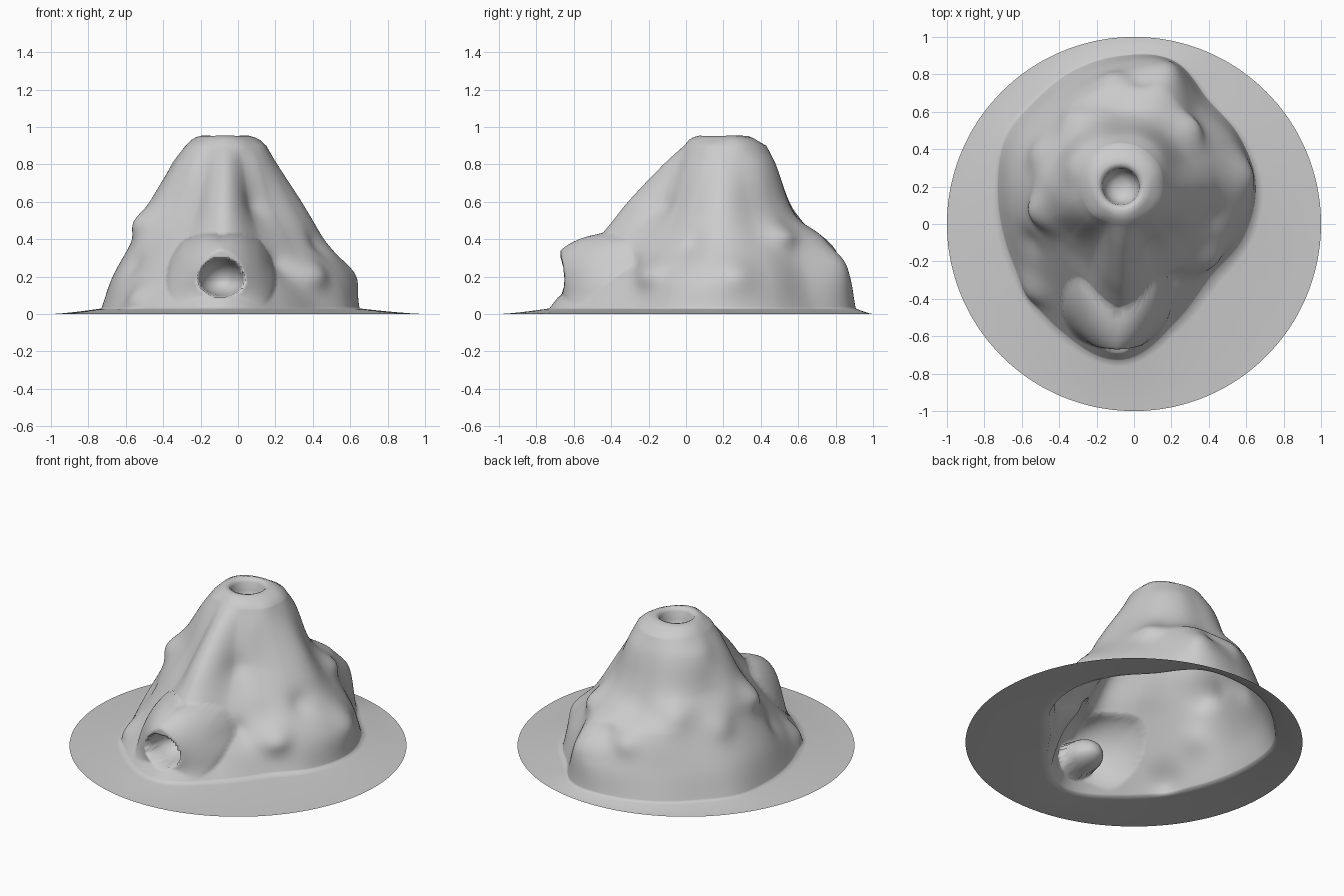
import bpy, bmesh, math
from mathutils import Vector

if "Cube" in bpy.data.objects:
    bpy.data.objects.remove(bpy.data.objects["Cube"])

AX, AY = -0.07, 0.2          # vertical axis through the crater
SEG, STEPS = 360, 90
LEVELS = [0.03, 0.2, 0.4, 0.5, 0.6, 0.8, 0.9]
TOP = len(LEVELS) - 1
# contour radii round the axis, one row per 22.5 degrees, one column per level
RADII = [
    (.72, .68, .53, .47, .41, .28, .22), (.69, .64, .50, .43, .37, .28, .23),
    (.66, .60, .50, .42, .36, .29, .23), (.73, .70, .58, .43, .36, .29, .23),
    (.70, .65, .54, .41, .35, .28, .23), (.67, .61, .53, .44, .37, .29, .23),
    (.65, .59, .49, .43, .37, .30, .23), (.67, .60, .48, .43, .37, .30, .22),
    (.66, .60, .49, .45, .40, .28, .21), (.68, .61, .50, .45, .39, .28, .21),
    (.74, .63, .49, .42, .36, .27, .21), (.84, .70, .54, .45, .38, .26, .20),
    (.93, .80, .67, .59, .51, .32, .21), (.78, .66, .51, .43, .36, .26, .21),
    (.68, .59, .47, .40, .34, .26, .21), (.71, .65, .50, .44, .38, .27, .22)]
# rocky knobs and hollows: centre, spread, outward push
KNOBS = [((-.50, .07, .49), .09, .05), ((.40, -.20, .24), .10, .07),
         ((-.57, -.37, .13), .09, .06), ((.60, .27, .22), .10, .03),
         ((.20, .84, .28), .10, .03), ((.34, .54, .47), .09, .09),
         ((-.12, .80, .36), .08, .03), ((.05, -.12, .55), .09, -.03),
         ((.20, -.30, .25), .08, -.04), ((.46, .02, .38), .08, -.03),
         ((-.60, -.12, .28), .09, -.03), ((-.52, .38, .42), .09, .03),
         ((-.32, .55, .50), .09, .03), ((.05, .80, .38), .08, -.03)]
CX, CZ, FRONT = -0.09, 0.18, -0.67      # cave mouth centre and front plane


def cubic(a, b, c, d, t):
    return b + .5 * t * (c - a + t * (2*a - 5*b + 4*c - d + t * (3*(b - c) + d - a)))


def radius(ang, z):
    """Smooth lookup in the contour table, round the axis and up the slope."""
    u = ang / (2 * math.pi) * 16
    i = int(u)
    j = max(k for k in range(TOP) if LEVELS[k] <= z)
    col = [cubic(*[RADII[(i + n) % 16][k] for n in (-1, 0, 1, 2)], u - i)
           for k in range(TOP + 1)]

    def slope(k):
        lo, hi = max(k - 1, 0), min(k + 1, TOP)
        return (col[hi] - col[lo]) / (LEVELS[hi] - LEVELS[lo])
    h = LEVELS[j + 1] - LEVELS[j]
    t = (z - LEVELS[j]) / h
    s = t * t * (3 - 2 * t)
    return (col[j] * (1 - s) + col[j + 1] * s
            + h * t * (1 - t) * (slope(j) * (1 - t) - slope(j + 1) * t))


def clamp(v):
    return max(0.0, min(1.0, v))


def cave(p):
    """Pull the front slope out into an arched hood, then sink the tunnel."""
    if p.y > -.1:
        return p
    dx, dz = p.x - CX, p.z - CZ
    d = math.hypot(dx, dz if dz > 0 else dz / .72)
    side = clamp(abs(dx) / .2) * .05          # the flanks run out more gently
    hood = clamp((.242 + side - d) / (.08 + 2 * side)) ** .55
    front = FRONT + 1.2 * dx * dx
    p.y += (min(p.y, front) - p.y) * hood
    if d < .12:
        p.y += (-.44 - p.y) * math.sqrt(clamp(1 - (d / .12) ** 2)) ** .8
    return p


bm = bmesh.new()
angles = [2 * math.pi * k / SEG for k in range(SEG)]
rings = []

# ground skirt out to the round rim
for s in (1, .8, .6, .4, .25, .12):
    ring = []
    for a in angles:
        c, d = math.cos(a), math.sin(a)
        p = AX * c + AY * d
        edge = -p + math.sqrt(p * p - (AX * AX + AY * AY - 1))
        r = radius(a, LEVELS[0]) * (1 - s) + edge * s
        ring.append(bm.verts.new((AX + r*c, AY + r*d, .03 * (1 - s) ** 1.3)))
    rings.append(ring)

# slopes with knobs, hood and tunnel
for q in range(STEPS + 1):
    z = LEVELS[0] + (LEVELS[-1] - LEVELS[0]) * q / STEPS
    ring = []
    for a in angles:
        c, d = math.cos(a), math.sin(a)
        r = radius(a, z)
        here = Vector((AX + r*c, AY + r*d, z))
        r += sum(h * math.exp(-((here - Vector(p)).length / w) ** 2) for p, w, h in KNOBS)
        ring.append(bm.verts.new(cave(Vector((AX + r*c, AY + r*d, z)))))
    rings.append(ring)

# rounded summit and crater pit, the summit outline fading to a circle
for r, z, f in ((.19, .925, .7), (.16, .943, .4), (.13, .953, .1), (.11, .948, 0), (.098, .93, 0),
                (.092, .88, 0), (.075, .83, 0), (.04, .805, 0)):
    ring = []
    for a in angles:
        rr = r + f * (radius(a, LEVELS[-1]) - .22)
        ring.append(bm.verts.new((AX + rr*math.cos(a), AY + rr*math.sin(a),
                                  z + .01 * f * math.sin(3 * a))))
    rings.append(ring)

for a, b in zip(rings, rings[1:]):
    for k in range(SEG):
        n = (k + 1) % SEG
        bm.faces.new((a[k], a[n], b[n], b[k]))
tip = bm.verts.new((AX, AY, .8))
for k in range(SEG):
    bm.faces.new((rings[-1][k], rings[-1][(k + 1) % SEG], tip))
for f in bm.faces:
    f.smooth = True

me = bpy.data.meshes.new("mountain")
bm.to_mesh(me)
bm.free()
mountain = bpy.data.objects.new("mountain", me)
bpy.context.collection.objects.link(mountain)
